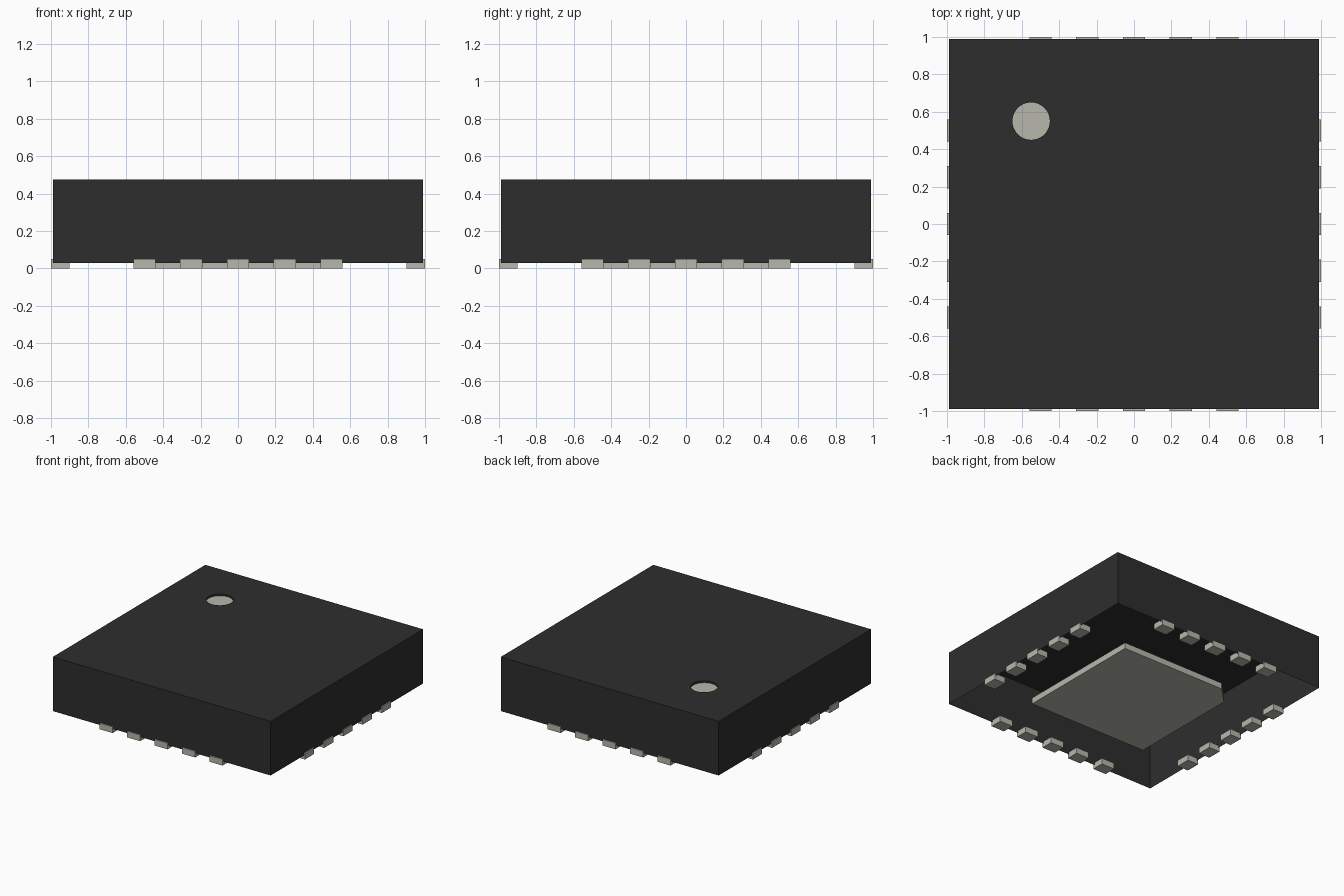
import bpy, bmesh, math
from mathutils import Matrix

cube = bpy.data.objects.get("Cube")
if cube:
    bpy.data.objects.remove(cube, do_unlink=True)


def material(name, rgb):
    m = bpy.data.materials.new(name)
    m.use_nodes = True
    m.diffuse_color = (*rgb, 1)
    bsdf = m.node_tree.nodes["Principled BSDF"]
    bsdf.inputs["Base Color"].default_value = (*rgb, 1)
    bsdf.inputs["Roughness"].default_value = 0.6
    return m


BLACK = material("black plastic", (0.027, 0.027, 0.027))
METAL = material("tinned metal", (0.48, 0.475, 0.415))


def finish(bm, name, mat):
    mesh = bpy.data.meshes.new(name)
    bm.to_mesh(mesh)
    bm.free()
    mesh.materials.append(mat)
    obj = bpy.data.objects.new(name, mesh)
    bpy.context.collection.objects.link(obj)
    return obj


def prism(name, outline, z0, z1, mat):
    """Extrude a counter-clockwise outline from z0 up to z1."""
    bm = bmesh.new()
    low = [bm.verts.new((x, y, z0)) for x, y in outline]
    high = [bm.verts.new((x, y, z1)) for x, y in outline]
    bm.faces.new(low[::-1])
    bm.faces.new(high)
    n = len(low)
    for i in range(n):
        j = (i + 1) % n
        bm.faces.new((low[i], low[j], high[j], high[i]))
    return finish(bm, name, mat)


HALF, BASE, TOP = 0.99, 0.03, 0.475
DOT_X, DOT_Y, DOT_R, DOT_DEPTH = -0.55, 0.55, 0.1, 0.015
SIDES = 48


def circle(z):
    return [(DOT_X + DOT_R * math.cos(math.tau * i / SIDES),
             DOT_Y + DOT_R * math.sin(math.tau * i / SIDES), z)
            for i in range(SIDES)]


# Body: thin shell open underneath, with a shallow round well in its top
bm = bmesh.new()
corners = [(-HALF, -HALF), (HALF, -HALF), (HALF, HALF), (-HALF, HALF)]
low = [bm.verts.new((x, y, BASE)) for x, y in corners]
high = [bm.verts.new((x, y, TOP)) for x, y in corners]
rim = [bm.verts.new(p) for p in circle(TOP)]
well = [bm.verts.new(p) for p in circle(TOP - DOT_DEPTH)]
edges = []
for loop in (high, rim):
    edges += [bm.edges.new((loop[i - 1], loop[i])) for i in range(len(loop))]
bmesh.ops.triangle_fill(bm, edges=edges, use_beauty=True, normal=(0, 0, 1))
for f in bm.faces:
    f.normal_update()
    if f.normal.z < 0:
        f.normal_flip()
for i in range(4):
    j = (i + 1) % 4
    bm.faces.new((low[i], low[j], high[j], high[i]))
for i in range(SIDES):
    j = (i + 1) % SIDES
    bm.faces.new((rim[i], rim[j], well[j], well[i]))
finish(bm, "body", BLACK)

# Marker disc at the bottom of the well
bm = bmesh.new()
bm.faces.new([bm.verts.new(p) for p in circle(TOP - DOT_DEPTH)])
finish(bm, "marker_dot", METAL)

# Central thermal pad with one cut corner on the marker side
P, CUT = 0.545, 0.14
prism("thermal_pad",
      [(-P, -P), (P, -P), (P, P), (-P + CUT, P), (-P, P - CUT)],
      0.0, 0.05, METAL)

# Five contacts along each of the four sides
for side, label in enumerate(("front", "left", "back", "right")):
    turn = Matrix.Rotation(side * math.pi / 2, 4, "Z")
    for k in range(5):
        x = -0.5 + 0.25 * k
        pin = prism(f"{label}_contact_{k + 1}",
                    [(x - 0.06, -1), (x + 0.06, -1), (x + 0.06, -0.9), (x - 0.06, -0.9)],
                    0.0, 0.05, METAL)
        pin.data.transform(turn)
